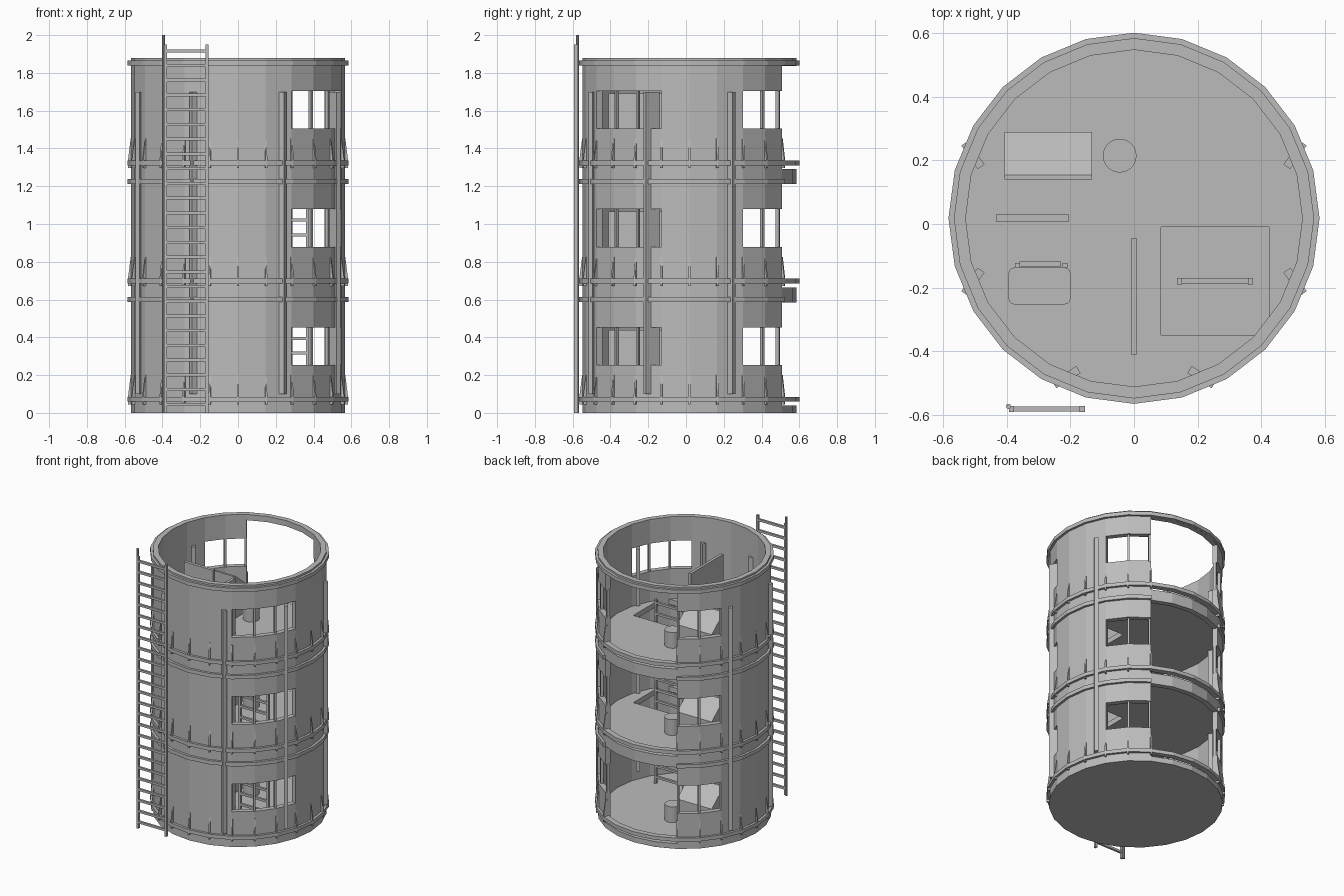
import bpy, bmesh, math
from mathutils import Matrix, Vector

if "Cube" in bpy.data.objects:
    bpy.data.objects.remove(bpy.data.objects["Cube"], do_unlink=True)

CY = 0.018                    # tower axis offset in y
STOREY = 0.626
R_IN, R_OUT, R_RING = 0.53, 0.567, 0.584

grey = bpy.data.materials.new("plain_grey")
grey.use_nodes = True
grey.diffuse_color = (0.5, 0.5, 0.5, 1)
grey.node_tree.nodes["Principled BSDF"].inputs["Base Color"].default_value = (0.5, 0.5, 0.5, 1)


def finish(name, bm):
    bmesh.ops.recalc_face_normals(bm, faces=bm.faces)
    mesh = bpy.data.meshes.new(name)
    bm.to_mesh(mesh)
    bm.free()
    mesh.materials.append(grey)
    obj = bpy.data.objects.new(name, mesh)
    bpy.context.collection.objects.link(obj)
    return obj


def box(bm, x0, x1, y0, y1, z0, z1, matrix=Matrix()):
    place = Matrix.Translation(((x0 + x1) / 2, (y0 + y1) / 2, (z0 + z1) / 2))
    size = Matrix.Diagonal((x1 - x0, y1 - y0, z1 - z0, 1))
    return bmesh.ops.create_cube(bm, size=1, matrix=matrix @ place @ size)["verts"]


def disc(bm, x, y, r, z0, z1, sides):
    bmesh.ops.create_cone(bm, cap_ends=True, segments=sides, radius1=r, radius2=r,
                          depth=z1 - z0, matrix=Matrix.Translation((x, y, (z0 + z1) / 2)))


def arc(bm, a0, a1, r0, r1, z0, z1):
    """Curved wall strip in 15 degree facets; a full turn is closed."""
    count = round((a1 - a0) / 15)
    closed = count == 24
    loops = []
    for i in range(count if closed else count + 1):
        a = math.radians(a0 + 15 * i)
        loops.append([bm.verts.new((r * math.cos(a), CY + r * math.sin(a), z))
                      for r, z in ((r0, z0), (r1, z0), (r1, z1), (r0, z1))])
    for i in range(count):
        p, q = loops[i], loops[(i + 1) % len(loops)]
        for k in range(4):
            bm.faces.new((p[k], p[(k + 1) % 4], q[(k + 1) % 4], q[k]))
    if not closed:
        bm.faces.new(loops[0])
        bm.faces.new(loops[-1])


def spin(angle):
    return Matrix.Translation((0, CY, 0)) @ Matrix.Rotation(math.radians(angle), 4, "Z")


def prism(bm, points, axis, thickness, matrix=Matrix()):
    """Extrude a flat outline by a thickness along an axis."""
    face = bm.faces.new([bm.verts.new(matrix @ Vector(p)) for p in points])
    out = bmesh.ops.extrude_face_region(bm, geom=[face])["geom"]
    move = matrix.to_3x3() @ (Vector(axis) * thickness)
    bmesh.ops.translate(bm, vec=move, verts=[v for v in out if isinstance(v, bmesh.types.BMVert)])


def ladder(name, x0, x1, y0, y1, z0, z1):
    bm = bmesh.new()
    for x in (x0, x1 - 0.016):
        box(bm, x, x + 0.016, y0, y1, z0, z1)
    z = z0 + 0.045
    while z < z1 - 0.01:
        box(bm, x0 + 0.01, x1 - 0.01, y0 + 0.002, y1 - 0.002, z - 0.008, z + 0.008)
        z += 0.078
    return finish(name, bm)


for level in range(3):
    b = level * STOREY
    tag = ("lower", "middle", "upper")[level]

    # Wall with side windows and a full-height opening at the back
    bm = bmesh.new()
    for a0, a1, low, high in ((0, 360, 0, 0.038), (120, 420, 0.038, 0.253),
                              (150, 300, 0.253, 0.453), (345, 390, 0.253, 0.453),
                              (120, 420, 0.453, 0.585), (0, 360, 0.585, STOREY)):
        arc(bm, a0, a1, R_IN, R_OUT, b + low, b + high)
    finish(tag + "_wall", bm)

    # Window bars
    bm = bmesh.new()
    for a in (-45, -30, 45, 59.3, 120.7, 135):
        box(bm, 0.535, 0.555, -0.007, 0.007, b + 0.25, b + 0.456, spin(a))
    finish(tag + "_window_bars", bm)

    # Hoops around the wall
    bm = bmesh.new()
    arc(bm, 0, 360, 0.545, R_RING, b + 0.059, b + 0.085)
    if level == 2:
        arc(bm, 0, 360, 0.545, R_RING, b + 0.586, b + 0.613)
    else:
        arc(bm, 120, 420, 0.545, R_RING, b + 0.586, b + 0.613)
    finish(tag + "_hoops", bm)

    # Tapered gussets behind the lower hoop
    bm = bmesh.new()
    for a in range(120, 421, 15):
        prism(bm, [(0.55, -0.005, b + 0.045), (0.582, -0.005, b + 0.045),
                   (0.582, -0.005, b + 0.09), (0.568, -0.005, b + 0.2),
                   (0.55, -0.005, b + 0.2)], (0, 1, 0), 0.01, spin(a))
    finish(tag + "_gussets", bm)

    # Floor, with a hatch on the upper levels
    bm = bmesh.new()
    disc(bm, 0, CY, R_IN + 0.003, b, b + 0.037, 24)
    bmesh.ops.rotate(bm, verts=bm.verts, cent=(0, CY, 0),
                     matrix=Matrix.Rotation(math.radians(0), 3, "Z"))
    floor = finish(tag + "_floor", bm)
    if level:
        bm = bmesh.new()
        box(bm, 0.085, 0.425, -0.35, -0.01, b - 0.1, b + 0.1)
        cutter = finish("hatch_cutter", bm)
        cutter.hide_render = True
        mod = floor.modifiers.new("hatch", "BOOLEAN")
        mod.operation = "DIFFERENCE"
        mod.solver = "EXACT"
        mod.object = cutter
        bpy.context.view_layer.objects.active = floor
        bpy.ops.object.modifier_apply(modifier="hatch")
        bpy.data.objects.remove(cutter, do_unlink=True)

    f = b + 0.037
    # Inner ladder through the hatch
    if level < 2:
        ladder(tag + "_inner_ladder", 0.135, 0.375, -0.19, -0.17, f, b + 0.73)

    # Partition and board
    bm = bmesh.new()
    box(bm, -0.01, 0.01, -0.41, -0.045, f, b + 0.44)
    finish(tag + "_partition", bm)
    bm = bmesh.new()
    box(bm, -0.435, -0.205, 0.008, 0.03, f, b + 0.42)
    finish(tag + "_board", bm)

    # Sloping console
    bm = bmesh.new()
    prism(bm, [(-0.407, 0.14, f), (-0.407, 0.29, f), (-0.407, 0.29, b + 0.235),
               (-0.407, 0.155, b + 0.345), (-0.407, 0.14, b + 0.345)], (1, 0, 0), 0.275)
    finish(tag + "_console", bm)

    # Round stool
    bm = bmesh.new()
    disc(bm, -0.045, 0.215, 0.053, f, b + 0.15, 24)
    finish(tag + "_stool", bm)

    # Chair: rounded seat, legs and back rest
    bm = bmesh.new()
    box(bm, -0.395, -0.2, -0.253, -0.137, b + 0.13, b + 0.155)
    upright = [e for e in bm.edges if abs(e.verts[0].co.z - e.verts[1].co.z) > 0.01]
    bmesh.ops.bevel(bm, geom=upright, offset=0.018, segments=3, affect="EDGES", profile=0.5)
    for x in (-0.38, -0.23):
        for y in (-0.24, -0.16):
            box(bm, x, x + 0.015, y, y + 0.015, f, b + 0.135)
        box(bm, x + 0.005, x + 0.02, -0.137, -0.122, b + 0.13, b + 0.26)
    box(bm, -0.36, -0.23, -0.134, -0.118, b + 0.19, b + 0.27)
    finish(tag + "_chair", bm)

# Tall posts set through the wall
bm = bmesh.new()
for side in (-1, 1):
    for x, y, turn in ((0.507, 0.217, 55), (0.507, -0.182, -55), (0.213, -0.482, -32)):
        angle = turn if side > 0 else 180 - turn
        m = Matrix.Translation((side * x, y, 0)) @ Matrix.Rotation(math.radians(angle), 4, "Z")
        box(bm, -0.045, 0.045, -0.013, 0.013, 0.1, 1.7, m)
finish("wall_posts", bm)

# Outer ladder with its tall pole
ladder("outer_ladder", -0.393, -0.155, -0.592, -0.573, 0, 1.95)
bm = bmesh.new()
disc(bm, -0.395, -0.574, 0.008, 0, 2, 8)
finish("ladder_pole", bm)
